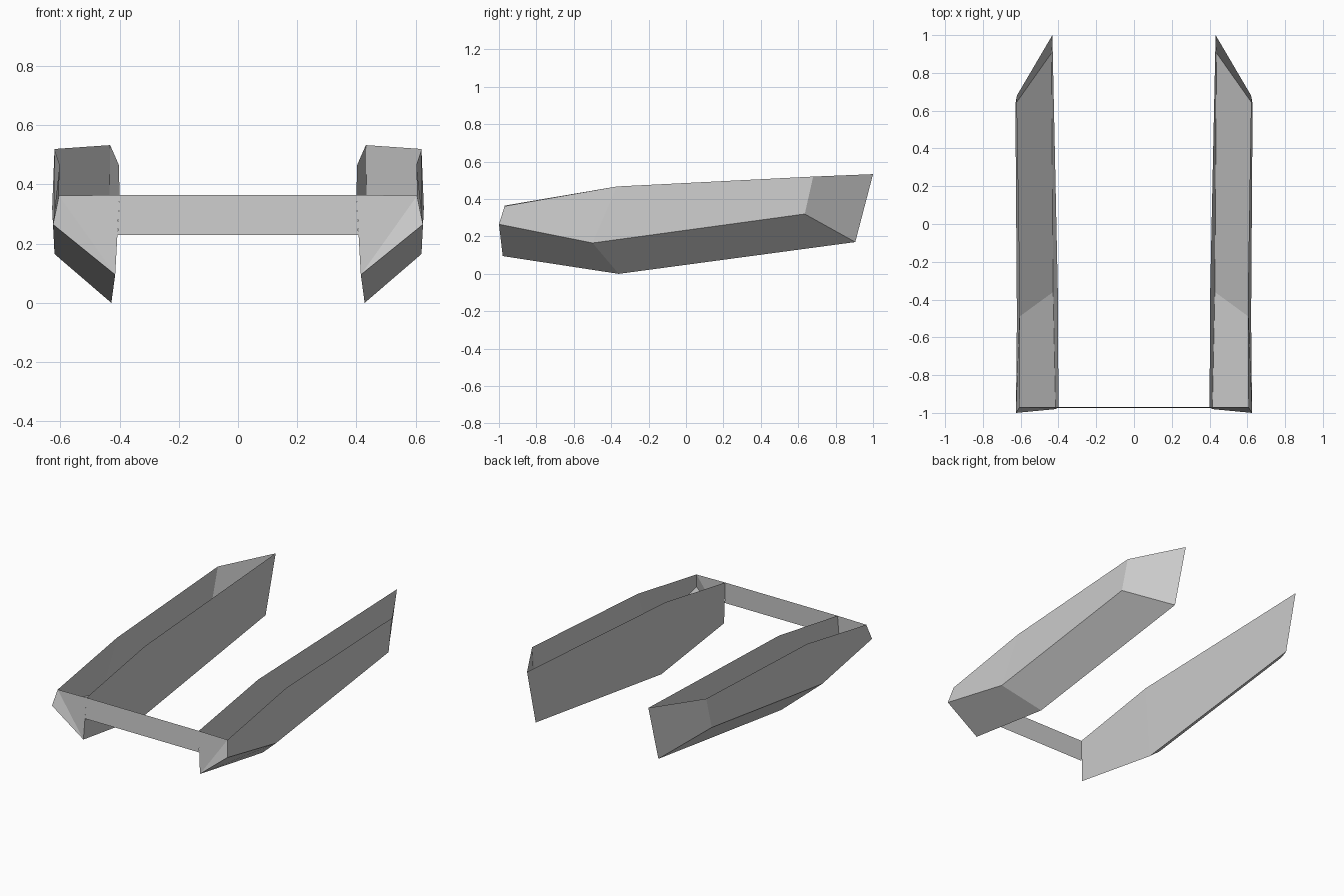
import bpy, bmesh

if "Cube" in bpy.data.objects:
    bpy.data.objects.remove(bpy.data.objects["Cube"])

# Cross-sections of one hull from front to back:
# inner rim, inner keel, outer chine, outer rim
SECTIONS = [
    [(0.40, -0.97, 0.365), (0.415, -0.98, 0.095), (0.625, -1.00, 0.265), (0.605, -0.97, 0.362)],
    [(0.403, -0.37, 0.467), (0.428, -0.36, 0.00), (0.62, -0.50, 0.165), (0.603, -0.37, 0.467)],
    [(0.432, 1.00, 0.533), (0.437, 0.905, 0.17), (0.628, 0.635, 0.32), (0.62, 0.68, 0.52)],
]


def mesh_object(name, bm):
    mesh = bpy.data.meshes.new(name)
    bm.to_mesh(mesh)
    bm.free()
    obj = bpy.data.objects.new(name, mesh)
    bpy.context.collection.objects.link(obj)
    return obj


# Open-topped hulls, lofted through the sections and capped at both ends
bm = bmesh.new()
rings = [[bm.verts.new(p) for p in section] for section in SECTIONS]
for a, b in zip(rings, rings[1:]):
    for i in range(3):
        bm.faces.new((a[i], b[i], b[i + 1], a[i + 1]))
f = rings[0]
bm.faces.new((f[0], f[1], f[3]))      # creased front cap
bm.faces.new((f[1], f[2], f[3]))
bm.faces.new(rings[-1][::-1])         # slanted back cap
bmesh.ops.recalc_face_normals(bm, faces=bm.faces[:])
hulls = mesh_object("side_hulls", bm)
mirror = hulls.modifiers.new("mirror", 'MIRROR')
mirror.use_axis[0] = True

# Thin cross panel joining the hull fronts
bm = bmesh.new()
corners = [(-0.40, -0.97, 0.365), (-0.407, -0.975, 0.23),
           (0.407, -0.975, 0.23), (0.40, -0.97, 0.365)]
bm.faces.new([bm.verts.new(c) for c in corners])
mesh_object("front_cross_panel", bm)
